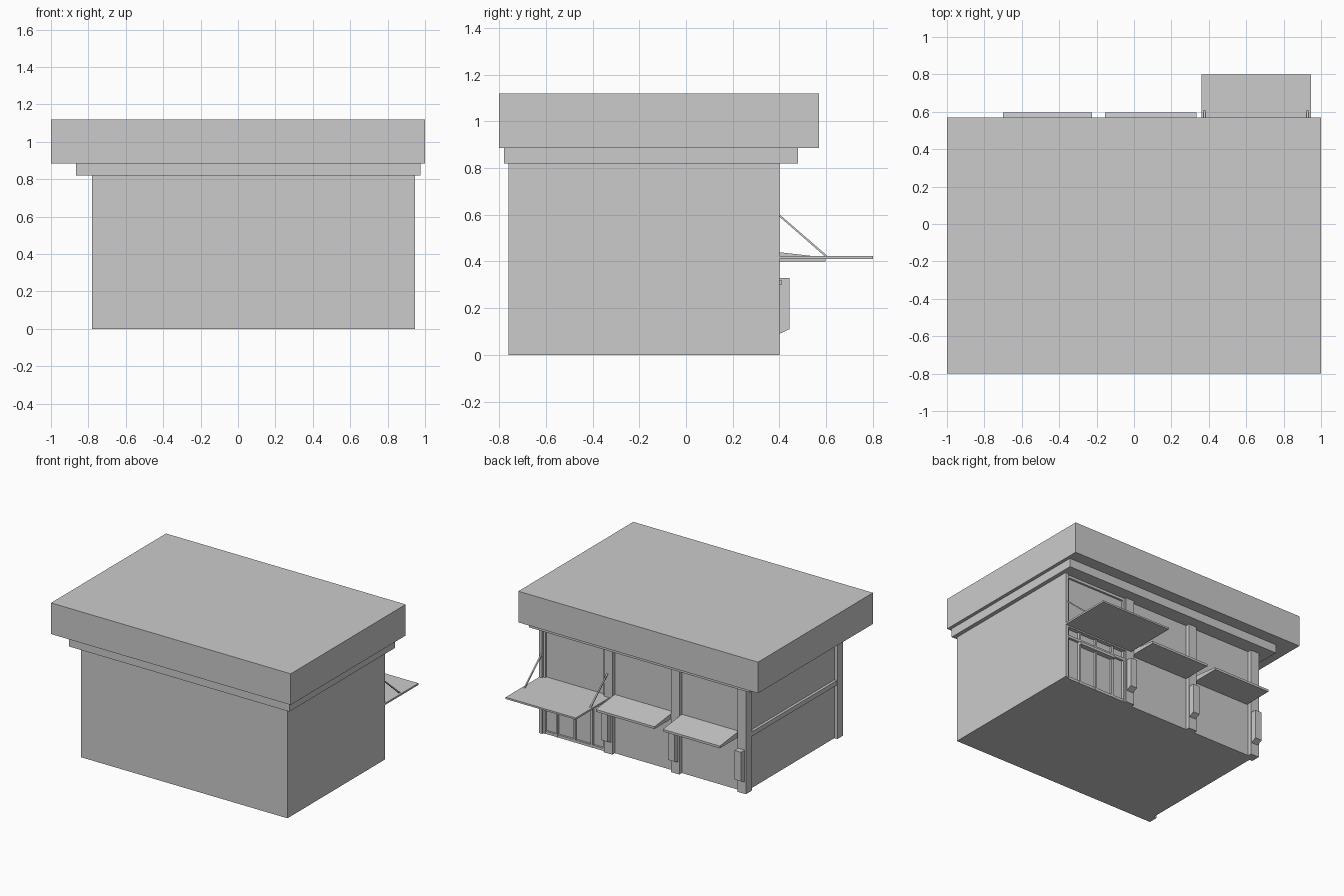
import bpy
from mathutils import Vector

if "Cube" in bpy.data.objects:
    bpy.data.objects.remove(bpy.data.objects["Cube"])


def mesh(name, verts, faces):
    me = bpy.data.meshes.new(name)
    me.from_pydata(verts, [], faces)
    ob = bpy.data.objects.new(name, me)
    bpy.context.collection.objects.link(ob)
    return ob


def prism(name, x0, x1, profile):
    """Extrude a (y, z) profile, listed counter-clockwise seen from +x."""
    n = len(profile)
    verts = [(x, y, z) for x in (x0, x1) for y, z in profile]
    faces = [tuple(reversed(range(n))), tuple(range(n, 2 * n))]
    faces += [(i, (i + 1) % n, n + (i + 1) % n, n + i) for i in range(n)]
    return mesh(name, verts, faces)


def box(name, x0, x1, y0, y1, z0, z1):
    return prism(name, x0, x1, [(y0, z0), (y1, z0), (y1, z1), (y0, z1)])


# Main volume, ledge and roof
WALL, FACE, TOP = 0.37, 0.40, 0.82
box("building_core", -0.755, 0.945, -0.76, WALL, 0, TOP)
box("ledge", -0.865, 0.975, -0.78, 0.48, TOP, 0.885)
box("roof_slab", -1, 1, -0.8, 0.57, 0.885, 1.12)

# Left wall: end pillar and mid rail (the other corner is a rear pillar)
box("left_wall_pillar", -0.78, -0.755, -0.76, -0.69, 0, TOP)
box("left_wall_rail", -0.775, -0.755, -0.69, 0.33, 0.405, 0.44)

# Rear pillars with wall boxes
box("corner_pillar_side", -0.78, -0.755, 0.33, WALL, 0, TOP)
for x in (-0.78, -0.225, 0.335):
    box("rear_pillar", x, x + 0.07, WALL, FACE, 0, TOP)
    prism("pillar_box", x + 0.01, x + 0.065,
          [(FACE, 0.09), (0.443, 0.11), (0.443, 0.33), (FACE, 0.33)])
box("rear_end_post", 0.92, 0.945, WALL, FACE, 0, TOP)

# Two wedge awnings
for x0, x1 in ((-0.70, -0.225), (-0.155, 0.335)):
    prism("awning", x0, x1, [(WALL, 0.40), (0.597, 0.40), (0.597, 0.417), (WALL, 0.443)])

# Entrance canopy with two tie rods
box("canopy_slab", 0.36, 0.945, FACE, 0.80, 0.41, 0.423)
box("canopy_inner", 0.405, 0.92, WALL, FACE, 0.40, 0.423)
for x in (0.372, 0.922):
    prism("tie_rod", x, x + 0.01, [(FACE, 0.592), (0.597, 0.42), (0.61, 0.42), (FACE, 0.602)])

# Entrance: door frames, transom and header
for x in (0.405, 0.51, 0.655, 0.80, 0.905):
    box("door_post", x, x + 0.015, WALL, 0.388, 0, 0.40)
box("door_transom", 0.42, 0.905, WALL, 0.388, 0.325, 0.345)
box("door_sill", 0.42, 0.905, WALL, 0.385, 0, 0.02)
box("door_header", 0.51, 0.815, WALL, 0.408, 0.30, 0.32)

# Upper window frame over the canopy
for x in (0.405, 0.905):
    box("window_jamb", x, x + 0.015, WALL, 0.385, 0.423, TOP)
box("window_head", 0.42, 0.905, WALL, 0.385, 0.80, TOP)
